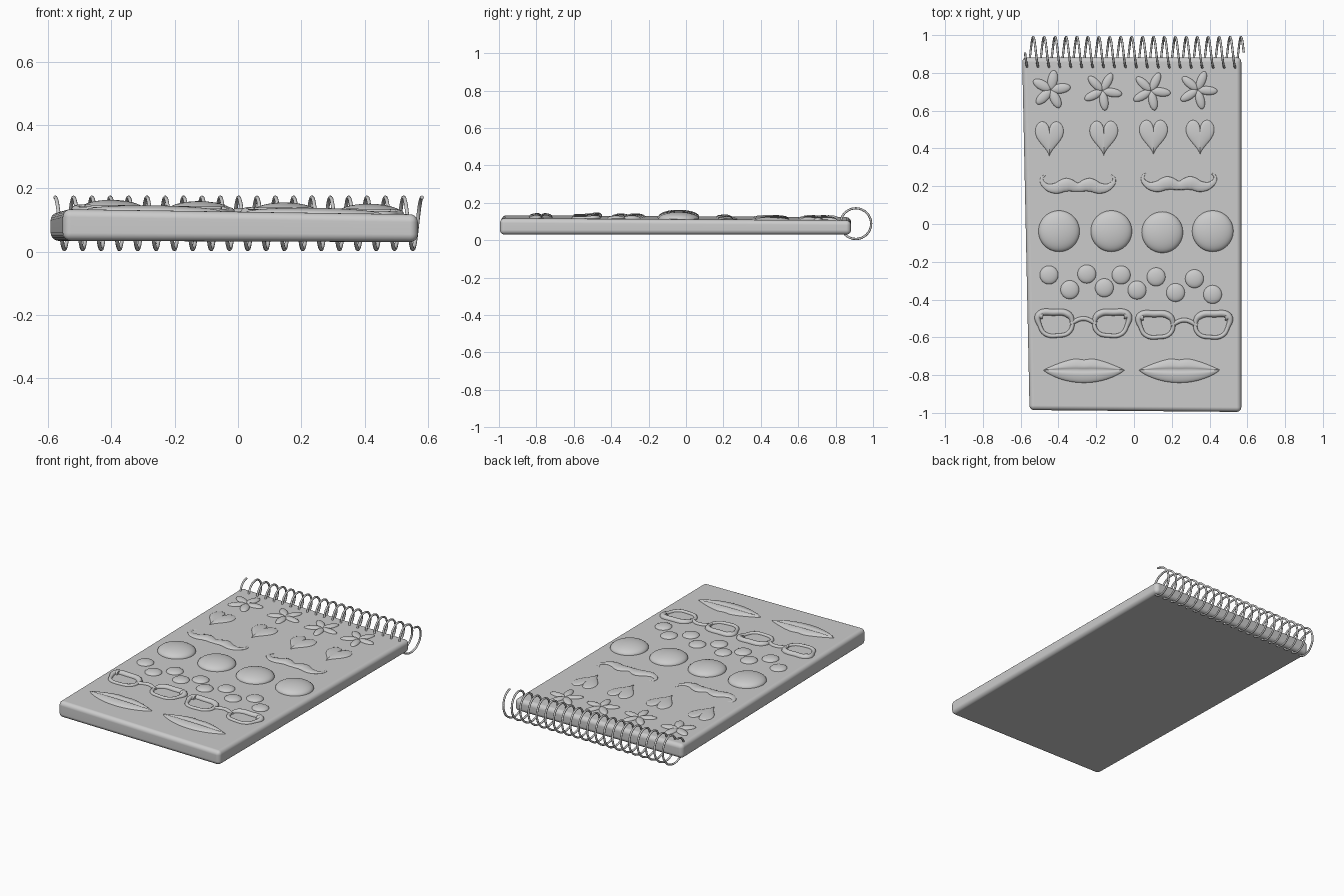
import bpy, bmesh
from math import sin, cos, pi, radians, sqrt, exp

if "Cube" in bpy.data.objects:
    bpy.data.objects.remove(bpy.data.objects["Cube"])

TILT = (-0.006, 0.015, 0)      # the cover leans slightly
TOP = 0.12


def place(ob, sz=1.0):
    """Lay a decoration on the tilted cover."""
    ob.location.z = TOP
    ob.rotation_euler = TILT
    ob.scale.z = sz


def mesh_object(name, bm):
    bmesh.ops.recalc_face_normals(bm, faces=bm.faces)
    for f in bm.faces:
        f.smooth = True
    me = bpy.data.meshes.new(name)
    bm.to_mesh(me)
    bm.free()
    ob = bpy.data.objects.new(name, me)
    bpy.context.collection.objects.link(ob)
    return ob


def add_puff(bm, outline, centre, h, rings=7):
    """Domed pad: the outline shrinks to its centre while rising."""
    cx, cy = centre
    n = len(outline)
    prev = [bm.verts.new((x, y, -0.01)) for x, y in outline]
    for i in range(rings):
        a = i / rings * pi / 2
        t, z = cos(a), h * sin(a)
        ring = [bm.verts.new((cx + (x - cx) * t, cy + (y - cy) * t, z)) for x, y in outline]
        for j in range(n):
            k = (j + 1) % n
            bm.faces.new((prev[j], prev[k], ring[k], ring[j]))
        prev = ring
    tip = bm.verts.new((cx, cy, h))
    for j in range(n):
        bm.faces.new((prev[j], prev[(j + 1) % n], tip))


def ellipse(cx, cy, a, b, rot=0.0, n=32):
    pts = [(a * cos(2 * pi * i / n), b * sin(2 * pi * i / n)) for i in range(n)]
    return [(cx + x * cos(rot) - y * sin(rot), cy + x * sin(rot) + y * cos(rot)) for x, y in pts]


def tube(name, paths, depth=1.0, sz=1.0):
    """Smooth tubes through (x, y, radius) points; paths = [(points, cyclic)]."""
    cu = bpy.data.curves.new(name, 'CURVE')
    cu.dimensions = '3D'
    cu.bevel_depth = depth
    cu.bevel_resolution = 4
    cu.resolution_u = 8
    cu.use_fill_caps = True
    for pts, cyc in paths:
        s = cu.splines.new('BEZIER')
        s.bezier_points.add(len(pts) - 1)
        for p, (x, y, r) in zip(s.bezier_points, pts):
            p.co = (x, y, 0)
            p.radius = r
            p.handle_left_type = p.handle_right_type = 'AUTO'
        s.use_cyclic_u = cyc
    ob = bpy.data.objects.new(name, cu)
    bpy.context.collection.objects.link(ob)
    place(ob, sz)
    return ob


# Pad of paper: slightly skewed rounded slab
bm = bmesh.new()
bmesh.ops.create_cube(bm, size=2)
for v in bm.verts:
    left, back, top = v.co.x < 0, v.co.y > 0, v.co.z > 0
    x = (-0.592 if back else -0.553) if left else 0.568
    y = 0.882 if back else (-0.985 if left else -0.995)
    z = TOP - 0.015 * x - 0.006 * y if top else (0.034 if left else 0.03)
    v.co = (x, y, z)
pad = mesh_object("notepad_body", bm)
bev = pad.modifiers.new("round", 'BEVEL')
bev.width = 0.025
bev.segments = 5
bev.limit_method = 'NONE'
pad.modifiers.new("normals", 'WEIGHTED_NORMAL')

# Spiral binding
cu = bpy.data.curves.new("spiral_binding", 'CURVE')
cu.dimensions = '3D'
cu.bevel_depth = 0.006
cu.bevel_resolution = 2
cu.use_fill_caps = True
s = cu.splines.new('POLY')
turns, per = 20, 32
s.points.add(turns * per)
for i, p in enumerate(s.points):
    a = 2 * pi * i / per
    p.co = (-0.577 + 1.158 * i / (turns * per), 0.908 - 0.082 * sin(a), 0.089 + 0.082 * cos(a), 1)
bpy.context.collection.objects.link(bpy.data.objects.new("spiral_binding", cu))

# Large domes
bm = bmesh.new()
for x, y in ((-0.397, -0.038), (-0.12, -0.038), (0.15, -0.044), (0.417, -0.038)):
    add_puff(bm, ellipse(x, y, 0.109, 0.109, n=48), (x, y), 0.037, 10)
place(mesh_object("large_domes", bm))

# Small dots
bm = bmesh.new()
for x, y in ((-0.45, -0.27), (-0.34, -0.348), (-0.25, -0.265), (-0.157, -0.338), (-0.068, -0.27),
             (0.016, -0.35), (0.117, -0.28), (0.22, -0.363), (0.32, -0.29), (0.416, -0.373)):
    add_puff(bm, ellipse(x, y, 0.049, 0.049), (x, y), 0.016)
place(mesh_object("small_dots", bm))

# Flowers: five petals each
bm = bmesh.new()
for x, y, rot, wide in ((-0.44, 0.71, 80, 0.026), (-0.167, 0.705, 62, 0.023),
                        (0.09, 0.705, 65, 0.023), (0.337, 0.71, 68, 0.023)):
    for i in range(5):
        a = radians(rot + 72 * i)
        c = (x + 0.053 * cos(a), y + 0.053 * sin(a))
        add_puff(bm, ellipse(*c, 0.052, wide, a, 24), c, 0.012, 5)
place(mesh_object("flowers", bm))

# Hearts
bm = bmesh.new()
for x, y in ((-0.448, 0.45), (-0.16, 0.453), (0.103, 0.458), (0.35, 0.458)):
    pts = []
    for i in range(48):
        t = 2 * pi * i / 48
        hy = 13 * cos(t) - 5 * cos(2 * t) - 2 * cos(3 * t) - cos(4 * t)
        pts.append((x + 0.075 * sin(t) ** 3, y + 0.0064 * (hy + 2.5)))
    add_puff(bm, pts, (x, y + 0.01), 0.011)
place(mesh_object("hearts", bm))

# Moustaches: tapered mirrored tubes
half = [(0.06, 0.004, 0.036), (0.12, -0.014, 0.028), (0.17, -0.002, 0.016),
        (0.192, 0.035, 0.008), (0.172, 0.058, 0.003)]
for i, (x, y) in enumerate(((-0.297, 0.203), (0.238, 0.212))):
    pts = [(x - a, y + b, r) for a, b, r in reversed(half)] + [(x, y - 0.008, 0.023)]
    pts += [(x + a, y + b, r) for a, b, r in half]
    tube(f"moustache_{i + 1}", [(pts, False)], sz=0.4)

# Glasses: two rims, bridge and corner lugs
rim = [(0.09, 0.047), (0.01, 0.062), (-0.068, 0.05), (-0.088, 0.012),
       (-0.072, -0.042), (-0.01, -0.061), (0.055, -0.052), (0.083, -0.01)]
for i, (x, y) in enumerate(((-0.268, -0.53), (0.266, -0.538))):
    paths = []
    for sgn in (-1, 1):
        paths.append(([(x + sgn * (0.147 + a), y + b, 0.018 if b > 0.04 else 0.011) for a, b in rim], True))
        paths.append(([(x + sgn * 0.215, y + 0.045, 0.019), (x + sgn * 0.238, y + 0.046, 0.016)], False))
    paths.append(([(x - 0.07, y + 0.002, 0.011), (x, y + 0.029, 0.012), (x + 0.07, y + 0.002, 0.011)], False))
    tube(f"glasses_{i + 1}", paths, sz=1.0)

# Lips: upper and lower pads meeting in a seam
for i, (x, y) in enumerate(((-0.265, -0.773), (0.24, -0.773))):
    bm = bmesh.new()
    nu, nv = 40, 20
    grid = []
    for a in range(nu + 1):
        u = -cos(pi * a / nu)
        e = max(0.0, 1 - u * u)
        upper = 0.066 * (1 - abs(u) ** 1.6) - 0.012 * exp(-(u / 0.14) ** 2)
        lower = -0.068 * e ** 0.85
        row = []
        for b in range(nv + 1):
            v = -cos(pi * b / nv) if b not in (0, nv) else (-1 if b == 0 else 1)
            hump = sqrt(max(0.0, 1 - v * v)) * (1 - 0.5 * exp(-(v / 0.15) ** 2))
            z = 0.019 * hump * sqrt(e) - 0.001
            row.append(bm.verts.new((x + 0.215 * u, y + (upper * v if v > 0 else -lower * v), z)))
        grid.append(row)
    for a in range(nu):
        for b in range(nv):
            bm.faces.new((grid[a][b], grid[a + 1][b], grid[a + 1][b + 1], grid[a][b + 1]))
    bmesh.ops.remove_doubles(bm, verts=bm.verts, dist=1e-5)
    place(mesh_object(f"lips_{i + 1}", bm))
